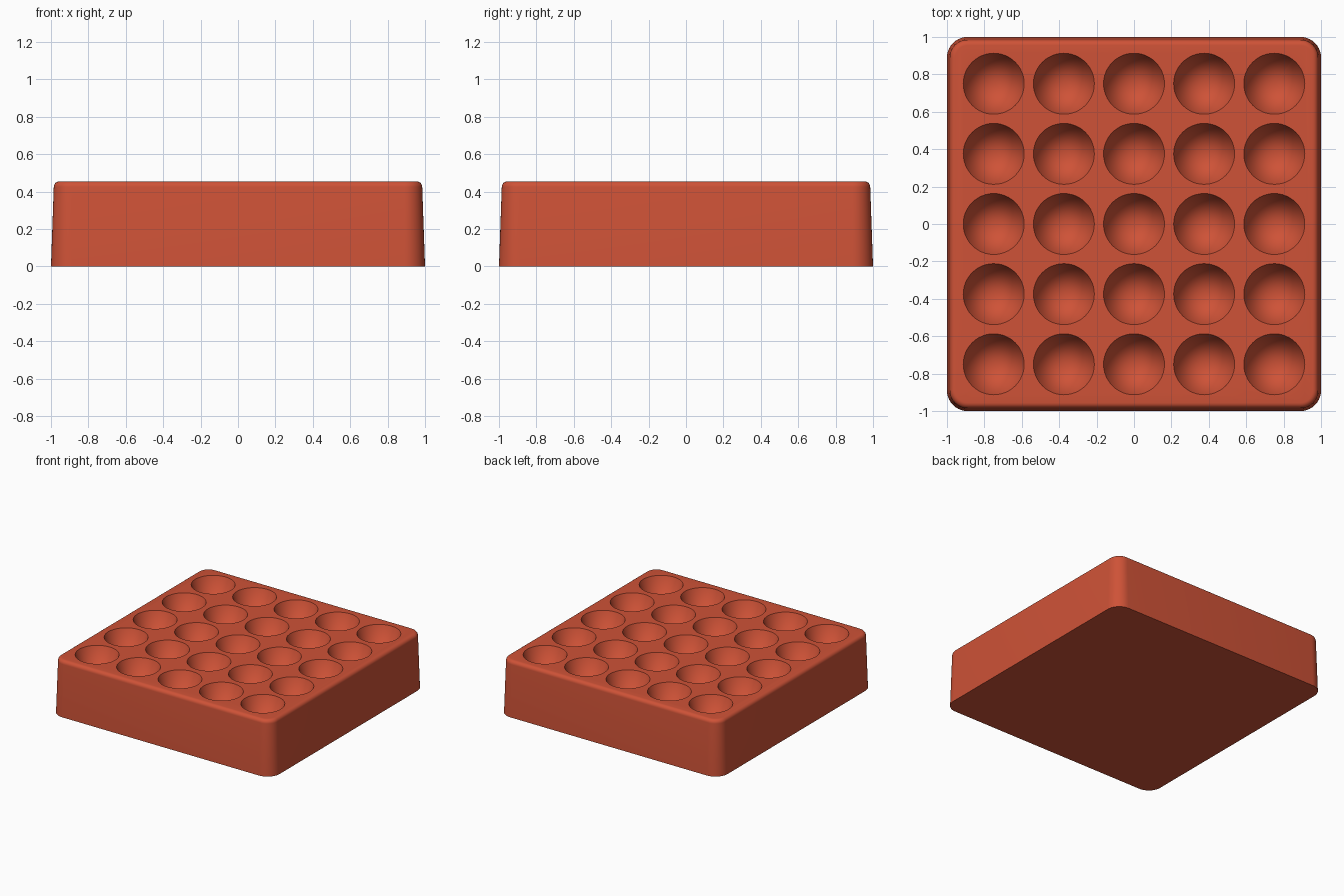
import bpy
import bmesh
from math import sin, cos, pi
from mathutils import Matrix

cube = bpy.data.objects.get("Cube")
if cube:
    bpy.data.objects.remove(cube, do_unlink=True)

HEIGHT = 0.455
EDGE = 0.03        # rounding of the top rim
PITCH = 0.375      # spacing of the cups
CUP_RADIUS = 0.163
CUP_DEPTH = 0.40


def make_material(name, color):
    mat = bpy.data.materials.new(name)
    mat.use_nodes = True
    mat.diffuse_color = color
    mat.node_tree.nodes["Principled BSDF"].inputs["Base Color"].default_value = color
    return mat


def make_object(name, bm, mat):
    bmesh.ops.recalc_face_normals(bm, faces=bm.faces)
    mesh = bpy.data.meshes.new(name)
    bm.to_mesh(mesh)
    bm.free()
    mesh.materials.append(mat)
    obj = bpy.data.objects.new(name, mesh)
    bpy.context.collection.objects.link(obj)
    return obj


def rounded_square(half, radius, steps=10):
    """Outline of a square with rounded corners."""
    points = []
    for corner in range(4):
        mid = pi / 4 + corner * pi / 2
        cx = (half - radius) * (1 if cos(mid) > 0 else -1)
        cy = (half - radius) * (1 if sin(mid) > 0 else -1)
        for i in range(steps + 1):
            a = corner * pi / 2 + i / steps * pi / 2
            points.append((cx + radius * cos(a), cy + radius * sin(a)))
    return points


red = make_material("brick_red", (0.62, 0.085, 0.038, 1))

# Tapered block with rounded corners and a soft top rim
levels = [(1.0, 0.0)]
for i in range(7):
    a = i / 6 * pi / 2
    levels.append((0.985 - EDGE * (1 - cos(a)), HEIGHT - EDGE * (1 - sin(a))))
bm = bmesh.new()
rings = []
for half, z in levels:
    outline = rounded_square(half, 0.11 - (1 - half))
    rings.append([bm.verts.new((x, y, z)) for x, y in outline])
for low, high in zip(rings, rings[1:]):
    for i in range(len(low)):
        j = (i + 1) % len(low)
        bm.faces.new((low[i], low[j], high[j], high[i]))
bm.faces.new(rings[0])
bm.faces.new(rings[-1])
tray = make_object("tray", bm, red)

# Grid of pointed cups, cut out of the top
above = 0.04
length = CUP_DEPTH + above
bm = bmesh.new()
for col in range(-2, 3):
    for row in range(-2, 3):
        place = Matrix.Translation((col * PITCH, row * PITCH, HEIGHT + above - length / 2))
        bmesh.ops.create_cone(bm, cap_ends=True, segments=48, radius1=0,
                              radius2=CUP_RADIUS * length / CUP_DEPTH,
                              depth=length, matrix=place)
bmesh.ops.remove_doubles(bm, verts=bm.verts, dist=0.0001)
cutter = make_object("cup_cutter", bm, red)
cutter.hide_render = True

cut = tray.modifiers.new("cups", 'BOOLEAN')
cut.operation = 'DIFFERENCE'
cut.solver = 'EXACT'
cut.object = cutter
bpy.context.view_layer.objects.active = tray
bpy.ops.object.select_all(action='DESELECT')
tray.select_set(True)
bpy.ops.object.modifier_apply(modifier=cut.name)
bpy.data.objects.remove(cutter, do_unlink=True)
bpy.ops.object.shade_smooth_by_angle(angle=pi / 6)
